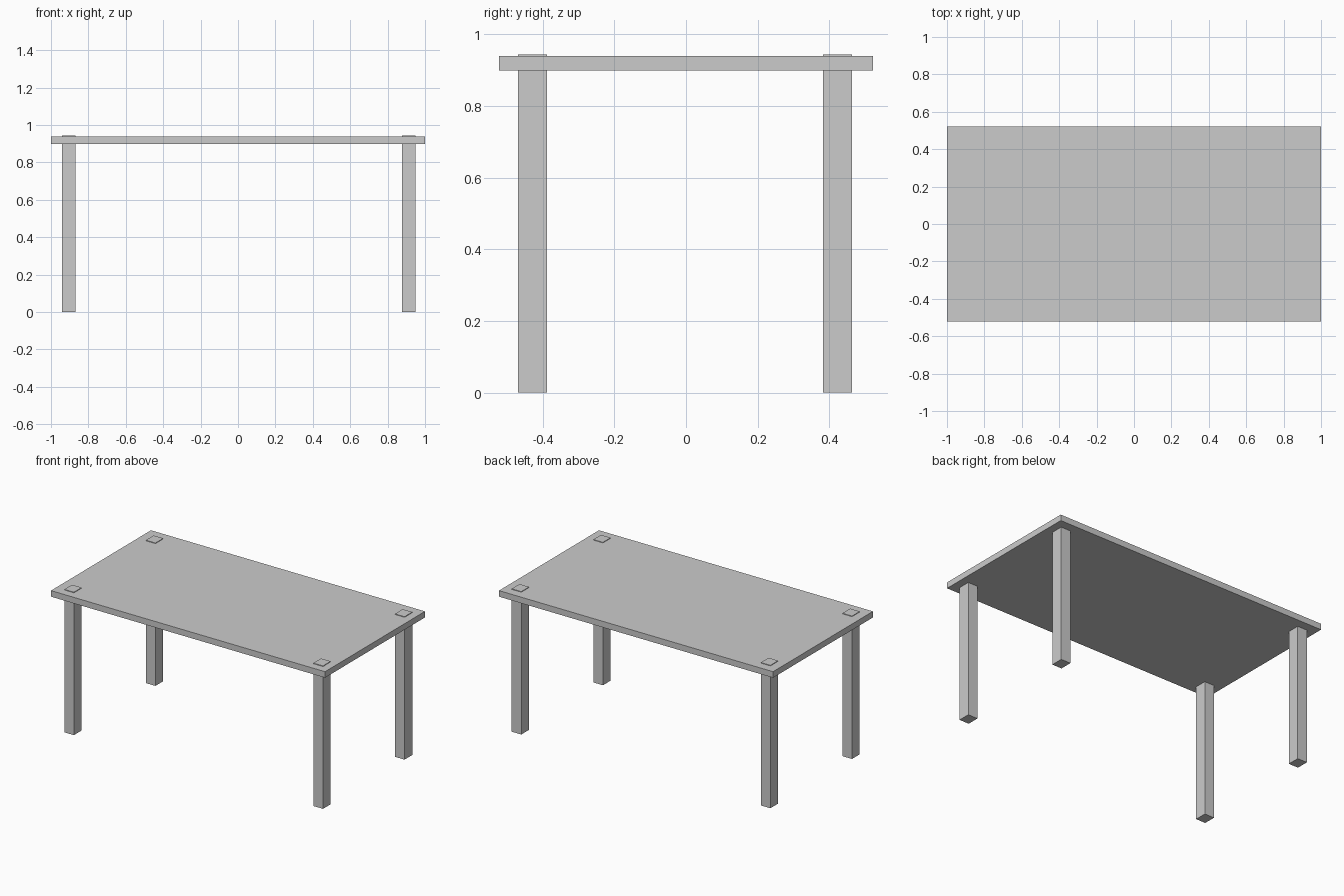
import bpy

if "Cube" in bpy.data.objects:
    bpy.data.objects.remove(bpy.data.objects["Cube"])


def box(name, x, y, z):
    """Axis-aligned box from (min, max) ranges."""
    bpy.ops.mesh.primitive_cube_add(size=1, location=[(a + b) / 2 for a, b in (x, y, z)])
    ob = bpy.context.object
    ob.name = name
    ob.scale = [b - a for a, b in (x, y, z)]
    bpy.ops.object.transform_apply(location=False, rotation=False, scale=True)
    return ob


# Table top
box("table_top", (-1, 1), (-0.521, 0.521), (0.899, 0.939))

# Four legs, their ends standing just proud of the top
leg_x = {"left": (-0.94, -0.87), "right": (0.878, 0.948)}
leg_y = {"front": (-0.468, -0.388), "back": (0.382, 0.463)}
for side, x in leg_x.items():
    for end, y in leg_y.items():
        box(f"{end}_{side}_leg", x, y, (0, 0.943))
